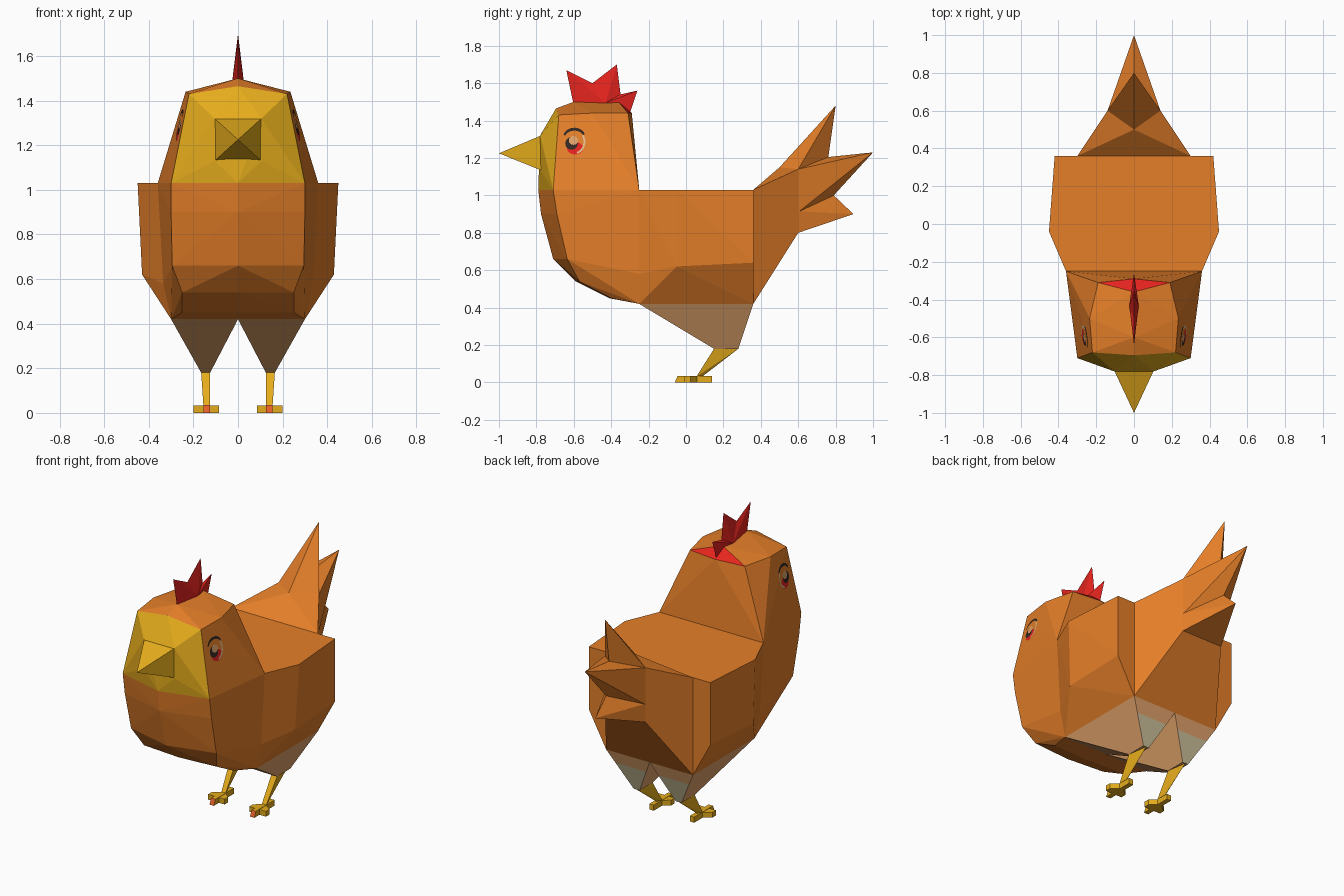
import bpy, bmesh, math
from mathutils import Vector
from mathutils.bvhtree import BVHTree

if "Cube" in bpy.data.objects:
    bpy.data.objects.remove(bpy.data.objects["Cube"])


def material(name, r, g, b):
    lin = [((c / 255 + 0.055) / 1.055) ** 2.4 for c in (r, g, b)]
    m = bpy.data.materials.new(name)
    m.diffuse_color = (*lin, 1)
    m.use_nodes = True
    m.node_tree.nodes["Principled BSDF"].inputs["Base Color"].default_value = m.diffuse_color
    return m


ORANGE = material("orange_feathers", 229, 127, 41)
TAN = material("tan_thigh", 226, 164, 107)
PALE = material("pale_thigh", 206, 192, 156)
YELLOW = material("yellow_beak", 229, 172, 28)
RED = material("red_comb", 230, 36, 30)
DARK = material("dark_eye", 50, 40, 34)
CREAM = material("cream_eye", 224, 190, 145)
CLAW = material("orange_claw", 228, 95, 40)


def finish(name, bm, mats, rule=None):
    bmesh.ops.recalc_face_normals(bm, faces=bm.faces)
    if rule:
        for f in bm.faces:
            f.material_index = rule(f.calc_center_median(), f.normal)
    me = bpy.data.meshes.new(name)
    bm.to_mesh(me)
    bm.free()
    for m in mats:
        me.materials.append(m)
    ob = bpy.data.objects.new(name, me)
    bpy.context.collection.objects.link(ob)
    return ob


def hull(name, pts, mats, rule=None, side=0, cut_z=None):
    """Faceted solid around pts; side=0 mirrors the points, +-1 places one side."""
    signs = (side,) if side else (1, -1)
    coords = {(s * x + 0.0, y, z) for x, y, z in pts for s in signs}
    bm = bmesh.new()
    for c in sorted(coords):
        bm.verts.new(c)
    bmesh.ops.convex_hull(bm, input=bm.verts[:])
    bmesh.ops.delete(bm, geom=[v for v in bm.verts if not v.link_faces], context='VERTS')
    bmesh.ops.dissolve_limit(bm, angle_limit=0.01, verts=bm.verts[:], edges=bm.edges[:])
    if cut_z:
        bmesh.ops.bisect_plane(bm, geom=bm.verts[:] + bm.edges[:] + bm.faces[:],
                               plane_co=(0, 0, cut_z), plane_no=(0, 0, 1))
    return finish(name, bm, mats, rule)


# Body: chest in front, wide rump behind
neck_ring = [(.36, -.25, 1.03), (.335, -.25, .58), (.30, -.25, .42)]
hull("chest", neck_ring + [
    (0, -.79, 1.03), (.30, -.71, 1.03), (0, -.775, .9), (.30, -.69, .9),
    (0, -.71, .66), (.295, -.635, .66), (0, -.59, .54), (.25, -.57, .54),
    (0, -.41, .45), (.25, -.40, .45)], [ORANGE])
hull("rump", neck_ring + [
    (.45, -.04, 1.03), (.43, -.05, .62), (.30, 0, .42),
    (.42, .36, 1.03), (.42, .36, .64), (.30, .36, .42)], [ORANGE])


# Head: orange with a yellow face panel and a red patch at the back of the crown
def head_rule(c, n):
    if n.y < -.5:
        return 1
    return 2 if c.z > 1.445 and c.y > -.345 else 0


head = hull("head", [
    (.36, -.25, 1.03), (.30, -.71, 1.03), (0, -.79, 1.03),
    (.19, -.31, 1.44), (.235, -.5, 1.44), (.22, -.68, 1.43),
    (0, -.29, 1.44), (0, -.695, 1.465), (0, -.60, 1.50), (0, -.36, 1.50),
    (.105, -.78, 1.32), (.105, -.775, 1.13)], [ORANGE, YELLOW, RED], head_rule)
hull("beak", [(.105, -.775, 1.32), (.105, -.765, 1.13), (0, -1, 1.225)], [YELLOW])

# Comb: zigzag outline, thickest in the middle
outline = [(-.60, 1.48), (-.64, 1.67), (-.50, 1.60), (-.37, 1.70),
           (-.35, 1.54), (-.26, 1.56), (-.30, 1.44)]
bm = bmesh.new()
rim = [bm.verts.new((0, y, z)) for y, z in outline]
for s in (1, -1):
    mid = bm.verts.new((.025 * s, -.43, 1.495))
    for a, b in zip(rim, rim[1:] + rim[:1]):
        bm.faces.new((a, b, mid))
finish("comb", bm, [RED])

# Tail: tapered base and three pointed feathers
hull("tail_base", [(.30, .36, 1.03), (.30, .36, .42), (0, .5, 1.15),
                   (.14, .6, 1.14), (.14, .6, .80)], [ORANGE])
hull("upper_tail_feather", [(0, .5, 1.15), (.14, .6, 1.14), (0, .8, 1.48),
                            (0, .76, 1.20)], [ORANGE])
hull("middle_tail_feather", [(.14, .6, 1.14), (.14, .6, .98), (0, .76, 1.205),
                             (0, .79, 1.0), (0, 1, 1.23), (.14, .6, .91)], [ORANGE])
hull("lower_tail_feather", [(.14, .6, .915), (.14, .6, .80), (0, .79, 1.0),
                            (0, .895, .90)], [ORANGE])

# Thighs (paler low on the back), shanks and feet
for s, label in ((1, "right"), (-1, "left")):
    hull(label + "_thigh", [
        (0, -.25, .42), (.30, -.25, .42), (0, .36, .42), (.30, .36, .42),
        (.125, .15, .18), (.165, .15, .18), (.125, .28, .18), (.165, .28, .18)],
        [TAN, PALE], lambda c, n: int(n.y > .5 and c.z < .34), side=s, cut_z=.34)
    hull(label + "_shank", [
        (.125, .15, .18), (.165, .15, .18), (.145, .28, .18),
        (.125, .055, .03), (.155, .055, .03), (.14, .085, .03)], [YELLOW], side=s)
    hull(label + "_long_toe", [
        (x, y, z) for x in (.125, .155)
        for y, z in ((-.06, 0), (-.045, .035), (.14, 0), (.14, .035))],
        [YELLOW, CLAW], lambda c, n: int(n.y < -.5), side=s)
    hull(label + "_side_toes", [
        (x, y, z) for x, y in ((.085, -.01), (.085, .025), (.14, .07),
                               (.20, -.01), (.20, .025))
        for z in (0, .033)], [YELLOW], side=s)

# Eyes: thin plates laid onto the sides of the head
bm = bmesh.new()
bm.from_mesh(head.data)
tree = BVHTree.FromBMesh(bm)
bm.free()


def plate(name, yz, mat, lift, s):
    bm = bmesh.new()
    vs = []
    for y, z in yz:
        hit = tree.ray_cast(Vector((s, y, z)), Vector((-s, 0, 0)))[0]
        vs.append(bm.verts.new((hit.x + s * lift, y, z)))
    f = bm.faces.new(vs)
    f.normal_update()
    if f.normal.x * s < 0:
        f.normal_flip()
    bmesh.ops.triangulate(bm, faces=[f])
    me = bpy.data.meshes.new(name)
    bm.to_mesh(me)
    bm.free()
    me.materials.append(mat)
    bpy.context.collection.objects.link(bpy.data.objects.new(name, me))


def arc(cy, cz, ry, rz, a0=0, a1=330, n=12):
    angles = [math.radians(a0 + (a1 - a0) * i / (n - 1)) for i in range(n)]
    return [(cy + ry * math.cos(a), cz + rz * math.sin(a)) for a in angles]


def band(cy, cz, r_out, r_in, a0, a1):
    return arc(cy, cz, *r_out, a0, a1) + arc(cy, cz, *r_in, a0, a1)[::-1]


for s, label in ((1, "right"), (-1, "left")):
    plate(label + "_eye_red", arc(-.593, 1.252, .044, .034), RED, .001, s)
    plate(label + "_eye_iris", arc(-.612, 1.278, .034, .034), DARK, .002, s)
    plate(label + "_eye_shine", arc(-.602, 1.294, .025, .024), TAN, .003, s)
    plate(label + "_eye_rim", band(-.598, 1.287, (.06, .067), (.05, .057), -75, 35),
          CREAM, .0015, s)
    plate(label + "_eye_brow", band(-.597, 1.31, (.06, .052), (.05, .036), 20, 165),
          DARK, .0025, s)
